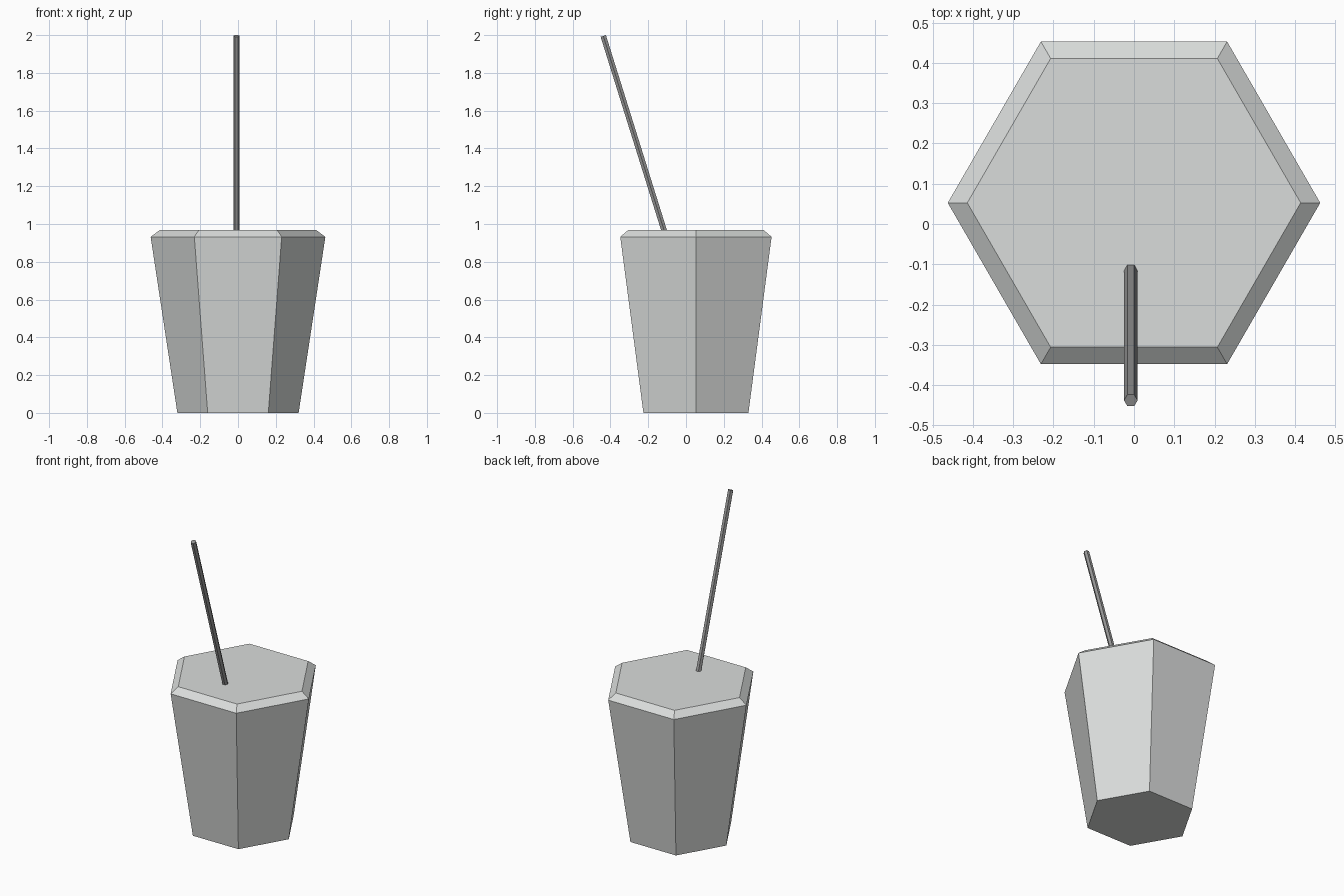
import bpy, bmesh, math
from mathutils import Vector

if "Cube" in bpy.data.objects:
    bpy.data.objects.remove(bpy.data.objects["Cube"])


def material(name, rgb):
    m = bpy.data.materials.new(name)
    m.diffuse_color = (*rgb, 1.0)
    m.use_nodes = True
    m.node_tree.nodes["Principled BSDF"].inputs["Base Color"].default_value = m.diffuse_color
    return m


def hex_loft(name, rings, mat, cap_start=True, cap_end=True):
    """Six-sided loft through (centre, radius, tilt about x) rings."""
    bm = bmesh.new()
    loops = []
    for centre, radius, tilt in rings:
        loop = []
        for i in range(6):
            a = math.radians(60 * i)
            x, v = radius * math.cos(a), radius * math.sin(a)
            offset = Vector((x, v * math.cos(tilt), v * math.sin(tilt)))
            loop.append(bm.verts.new(Vector(centre) + offset))
        loops.append(loop)
    for lo, hi in zip(loops, loops[1:]):
        for i in range(6):
            j = (i + 1) % 6
            bm.faces.new((lo[i], lo[j], hi[j], hi[i]))
    if cap_start:
        bm.faces.new(loops[0][::-1])
    if cap_end:
        bm.faces.new(loops[-1])
    bm.normal_update()
    me = bpy.data.meshes.new(name)
    bm.to_mesh(me)
    bm.free()
    me.materials.append(mat)
    ob = bpy.data.objects.new(name, me)
    bpy.context.collection.objects.link(ob)
    return ob


pale = material("pale_grey", (0.70, 0.72, 0.71))
dark = material("mid_grey", (0.31, 0.31, 0.31))
CY = 0.0525

# tapered cup body, closed at the base
hex_loft("cup", [((0, CY, 0), 0.321, 0), ((0, CY, 0.932), 0.4625, 0)],
         pale, cap_end=False)

# bevelled lid
hex_loft("lid", [((0, CY, 0.932), 0.4625, 0), ((0, CY, 0.968), 0.414, 0)],
         pale, cap_start=False)

# straw leaning to the front, sunk slightly into the lid
top = Vector((-0.008, -0.438, 1.9955))
base = Vector((-0.008, -0.111, 0.95))
lean = math.atan2(base.y - top.y, top.z - base.z)
hex_loft("straw", [(base, 0.017, lean), (top, 0.017, lean)], dark)
